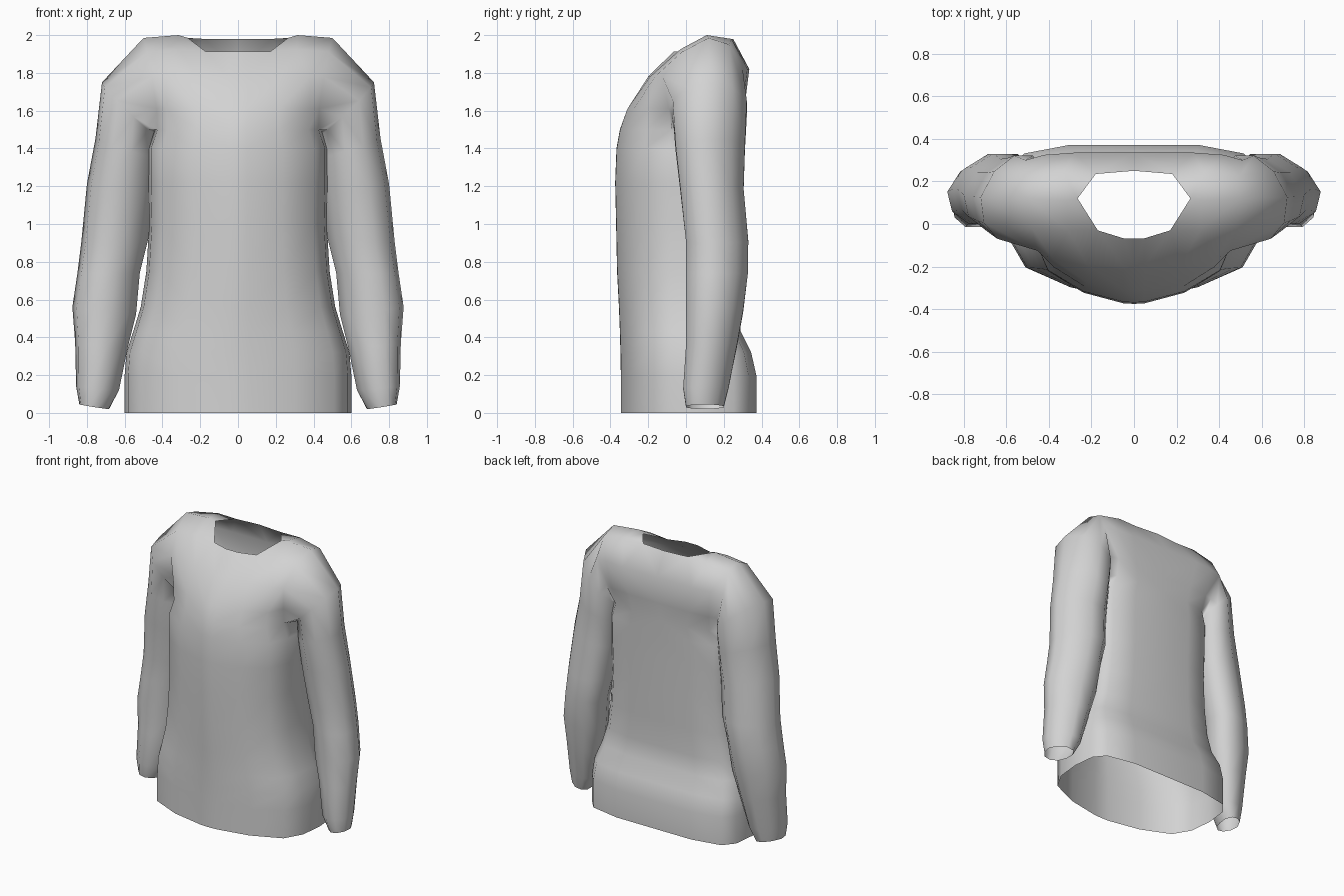
import bpy, bmesh
from math import cos, sin, tau

if "Cube" in bpy.data.objects:
    bpy.data.objects.remove(bpy.data.objects["Cube"], do_unlink=True)

# Cloth material
cloth = bpy.data.materials.new("grey_cloth")
cloth.use_nodes = True
grey = (0.65, 0.65, 0.65, 1)
cloth.diffuse_color = grey
cloth.node_tree.nodes["Principled BSDF"].inputs["Base Color"].default_value = grey

bm = bmesh.new()


def strip(a, b):
    """Join two rows of vertices with quads."""
    for i in range(len(a) - 1):
        bm.faces.new((a[i], a[i + 1], b[i + 1], b[i]))


def row(z, points):
    return [bm.verts.new((x, y, z)) for x, y in points]


# Left half of the torso: height, half width, front depth, back depth
levels = [
    (0, .60, -.345, .372), (.2, .60, -.345, .372), (.32, .59, -.347, .345),
    (.43, .555, -.35, .29), (.56, .515, -.355, .28), (.75, .485, -.365, .285),
    (1.0, .47, -.37, .29), (1.22, .475, -.375, .295), (1.40, .475, -.368, .30),
    (1.5, .44, -.35, .305),
]
FRONT = [(0, 1), (.1, .995), (.5, .86), (.85, .59), (.97, .23)]
BACK = [(.97, .68), (.86, .89), (.5, 1), (0, 1)]
rings = []
for z, w, front, back in levels:
    section = [(w * x, front * y) for x, y in FRONT]
    section += [(w, .09)]
    section += [(w * x, back * y) for x, y in BACK]
    rings.append(row(z, section))
for a, b in zip(rings, rings[1:]):
    strip(a, b)

# Chest and upper back, each running from the centre to the armhole
armpit = rings[-1]
fronts = [armpit[:5],
          row(1.61, [(0, -.31), (.05, -.31), (.22, -.275), (.38, -.2), (.43, -.09)]),
          row(1.78, [(0, -.2), (.05, -.2), (.22, -.19), (.38, -.165), (.455, -.125)]),
          row(1.912, [(0, -.067), (.05, -.067), (.17, -.03), (.31, -.03), (.48, -.02)])]
backs = [armpit[:5:-1],
         row(1.62, [(0, .31), (.24, .31), (.39, .3), (.45, .28)]),
         row(1.82, [(0, .335), (.28, .335), (.42, .325), (.51, .30)]),
         row(1.98, [(0, .25), (.18, .235), (.33, .24), (.5, .23)])]
fronts[-1][3].co.z = 1.925
backs[-1][3].co.z = 1.95
for panel in (fronts, backs):
    for a, b in zip(panel, panel[1:]):
        strip(a, b)

# Shoulder top, from the side of the neck to the sleeve
shoulder = row(1.985, [(.265, .12), (.315, .11), (.5, .12)])
shoulder[1].co.z = 2.0
strip(fronts[-1][2:], shoulder)
strip(shoulder, backs[-1][1:])

# Sleeve grown from the armhole: outer x, outer z, inner x, inner z, front, back
cuffs = [
    (.72, 1.75, .435, 1.47, -.07, .322), (.755, 1.45, .435, 1.35, -.055, .312),
    (.80, 1.21, .45, 1.15, -.03, .305), (.83, .9, .475, .92, 0, .33),
    (.85, .74, .52, .74, 0, .328), (.877, .56, .54, .52, 0, .303),
    (.862, .37, .585, .34, 0, .27), (.857, .14, .63, .12, -.015, .225),
    (.84, .045, .685, .02, 0, .20),
]
loop = [armpit[5]] + [r[-1] for r in fronts] + [shoulder[2]]
loop += [r[-1] for r in reversed(backs)]
count = len(loop)
for ox, oz, ix, iz, front, back in cuffs:
    ring = []
    for k in range(count):
        c, s = cos(tau * k / count), sin(tau * k / count) * 1.05
        depth = (front - back) * s / 2
        lean = .3 if depth > 0 else .1
        ring.append(bm.verts.new(((ox + ix - (ox - ix) * c) / 2 - depth * lean,
                                  (front + back) / 2 + depth,
                                  (oz + iz - (oz - iz) * c) / 2)))
    strip(loop + loop[:1], ring + ring[:1])
    loop = ring

# Mirror the half into one garment
bmesh.ops.mirror(bm, geom=bm.verts[:] + bm.edges[:] + bm.faces[:],
                 axis='X', merge_dist=.001)
bmesh.ops.recalc_face_normals(bm, faces=bm.faces[:])
for face in bm.faces:
    face.smooth = True
mesh = bpy.data.meshes.new("long_sleeved_shirt")
bm.to_mesh(mesh)
bm.free()
mesh.materials.append(cloth)
shirt = bpy.data.objects.new("long_sleeved_shirt", mesh)
bpy.context.collection.objects.link(shirt)
